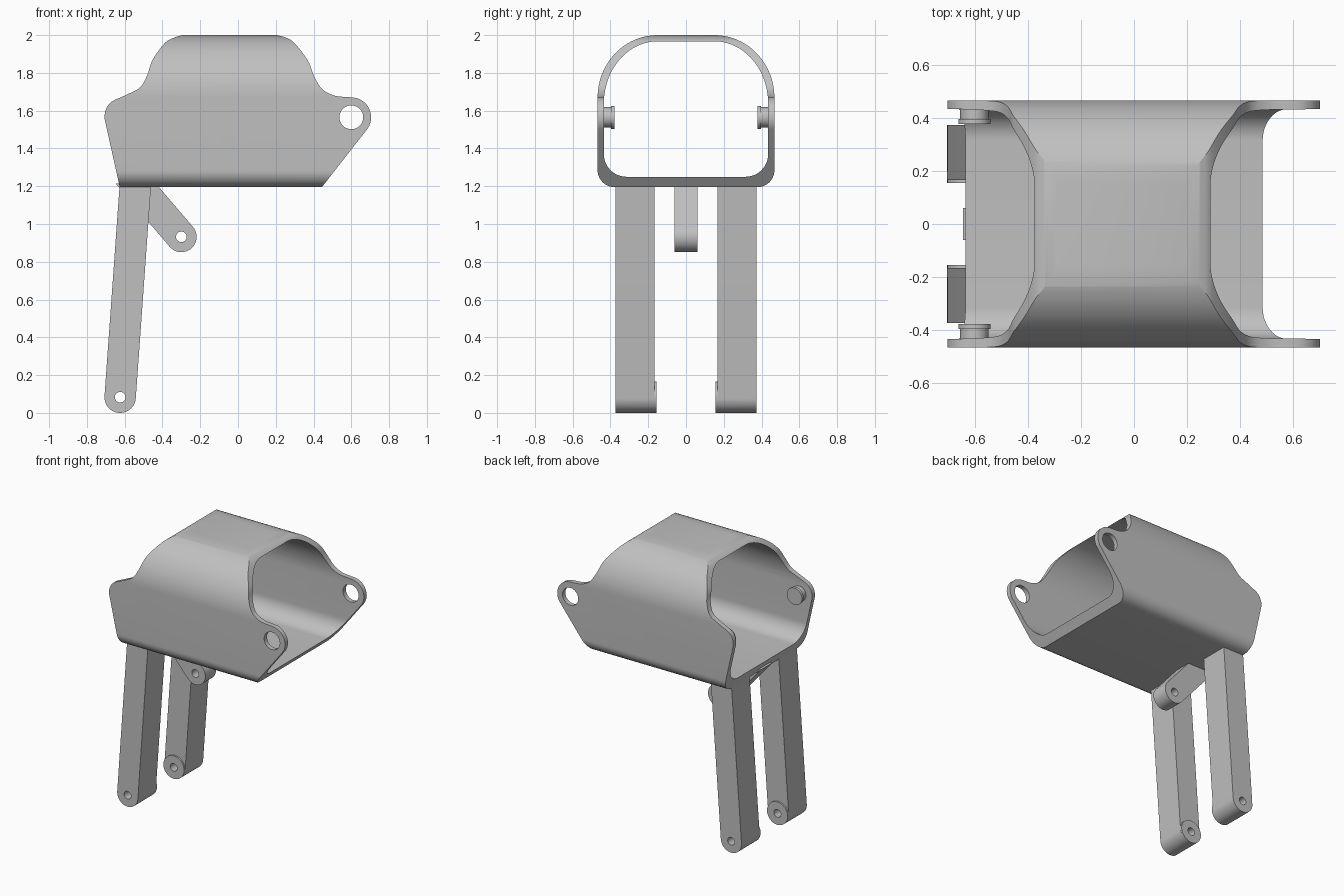
import bpy, bmesh, math
from math import pi, cos, sin

if "Cube" in bpy.data.objects:
    bpy.data.objects.remove(bpy.data.objects["Cube"], do_unlink=True)

# Single material
grey = bpy.data.materials.new("plain grey")
grey.use_nodes = True
colour = (0.527, 0.527, 0.527, 1)
grey.diffuse_color = colour
grey.node_tree.nodes["Principled BSDF"].inputs["Base Color"].default_value = colour


def arc(cx, cy, rx, ry, a0, a1, n=16):
    """Elliptical arc points, angles in degrees."""
    angles = [math.radians(a0 + (a1 - a0) * i / n) for i in range(n + 1)]
    return [(cx + rx * cos(a), cy + ry * sin(a)) for a in angles]


def smooth(pts, n=6):
    """Catmull-Rom curve through the points."""
    p = [pts[0]] + pts + [pts[-1]]
    out = []
    for i in range(1, len(p) - 2):
        for k in range(n):
            t = k / n
            out.append(tuple(0.5 * (2 * b + (c - a) * t + (2 * a - 5 * b + 4 * c - d) * t * t
                                    + (3 * b - a - 3 * c + d) * t ** 3)
                             for a, b, c, d in zip(p[i - 1], p[i], p[i + 1], p[i + 2])))
    return out + [pts[-1]]


def prism(name, outline, lo, hi, axis="y"):
    """Extrude an outline: (x, z) along y, or (y, z) along x."""
    bm = bmesh.new()
    place = (lambda p, d: (p[0], d, p[1])) if axis == "y" else (lambda p, d: (d, p[0], p[1]))
    rings = [[bm.verts.new(place(p, d)) for p in outline] for d in (lo, hi)]
    for ring in rings:
        bm.faces.new(ring)
    n = len(outline)
    for i in range(n):
        j = (i + 1) % n
        bm.faces.new((rings[0][i], rings[0][j], rings[1][j], rings[1][i]))
    bmesh.ops.recalc_face_normals(bm, faces=bm.faces)
    mesh = bpy.data.meshes.new(name)
    bm.to_mesh(mesh)
    bm.free()
    mesh.materials.append(grey)
    obj = bpy.data.objects.new(name, mesh)
    bpy.context.collection.objects.link(obj)
    return obj


def disc(name, x, z, r, lo, hi):
    return prism(name, arc(x, z, r, r, 0, 360, 40)[:-1], min(lo, hi), max(lo, hi))


def boolean(obj, tool, operation):
    """Apply a boolean and discard the tool."""
    mod = obj.modifiers.new("cut", 'BOOLEAN')
    mod.object, mod.operation, mod.solver = tool, operation, 'EXACT'
    bpy.context.view_layer.update()
    mesh = bpy.data.meshes.new_from_object(
        obj.evaluated_get(bpy.context.evaluated_depsgraph_get()))
    obj.modifiers.clear()
    obj.data = mesh
    bpy.data.objects.remove(tool, do_unlink=True)


def finish(obj):
    bpy.ops.object.select_all(action='DESELECT')
    obj.select_set(True)
    bpy.context.view_layer.objects.active = obj
    bpy.ops.object.shade_smooth_by_angle(angle=math.radians(25))


def section(half, bottom, top, r, centre, drop):
    """Rounded housing cross-section, broad curves above, tight ones below."""
    right = arc(half - r, bottom + r, r, r, -90, 0, 12)
    right += arc(centre, top - drop, half - centre, drop, 0, 90, 28)
    return right + [(-y, z) for y, z in reversed(right)]


# Housing: hollow sleeve trimmed to the side silhouette
PIVOT_Z = 1.565
silhouette = [(-0.625, 1.19), (0.44, 1.19)]
silhouette += arc(0.6, PIVOT_Z, 0.105, 0.105, -38, 85, 20)
silhouette += smooth([(0.58, 1.672), (0.51, 1.68), (0.445, 1.715), (0.402, 1.785),
                      (0.37, 1.865), (0.30, 1.957), (0.255, 1.986), (0.205, 2.0)])
silhouette += [(0.205, 2.01), (-0.295, 2.01)]
silhouette += smooth([(-0.295, 2.0), (-0.345, 1.984), (-0.39, 1.955), (-0.452, 1.87),
                      (-0.48, 1.79), (-0.52, 1.722), (-0.6, 1.68), (-0.672, 1.645),
                      (-0.702, 1.60), (-0.706, 1.555)])

housing = prism("housing", section(0.468, 1.195, 2.0, 0.09, 0.15, 0.33), -0.8, 0.8, "x")
boolean(housing, prism("bore", section(0.435, 1.25, 1.967, 0.12, 0.15, 0.33), -0.9, 0.9, "x"),
        'DIFFERENCE')
boolean(housing, prism("trim", silhouette, -0.6, 0.6), 'INTERSECT')
boolean(housing, disc("ear_hole", 0.6, PIVOT_Z, 0.063, -0.7, 0.7), 'DIFFERENCE')
finish(housing)


def arm(name, x, z, r, direction, length_a, length_b, lo, hi):
    """Bar with a round drilled end, reaching up along direction (degrees)."""
    d = math.radians(direction)
    pts = arc(x, z, r, r, direction + 90, direction + 270, 28)
    pts.append((pts[-1][0] + length_a * cos(d), pts[-1][1] + length_a * sin(d)))
    pts.append((pts[0][0] + length_b * cos(d), pts[0][1] + length_b * sin(d)))
    return prism(name, pts, lo, hi)


for side, s in (("left", 1), ("right", -1)):
    # Legs with a raised boss on the inner face, named by side of the y axis
    where = "rear" if s > 0 else "front"
    leg = arm(where + "_leg", -0.624, 0.083, 0.083, 85.9, 1.13, 1.13,
              *sorted((0.167 * s, 0.374 * s)))
    boolean(leg, disc("boss", -0.624, 0.083, 0.083, 0.155 * s, 0.2 * s), 'UNION')
    boolean(leg, disc("leg_hole", -0.624, 0.083, 0.028, 0.1 * s, 0.5 * s), 'DIFFERENCE')
    finish(leg)
    # Flanged pegs inside the housing walls
    peg = disc(where + "_peg", -0.604, PIVOT_Z, 0.054, 0.39 * s, 0.45 * s)
    finish(peg)
    flange = disc(where + "_peg_flange", -0.604, PIVOT_Z, 0.061, 0.379 * s, 0.398 * s)
    finish(flange)

# Short slanted link under the floor
link = arm("centre_link", -0.3, 0.932, 0.081, 130.5, 0.32, 0.46, -0.061, 0.061)
boolean(link, prism("link_top", [(-1, 1.215), (0.5, 1.215), (0.5, 1.6), (-1, 1.6)], -0.2, 0.2),
        'DIFFERENCE')
boolean(link, disc("link_hole", -0.3, 0.932, 0.028, -0.2, 0.2), 'DIFFERENCE')
finish(link)
